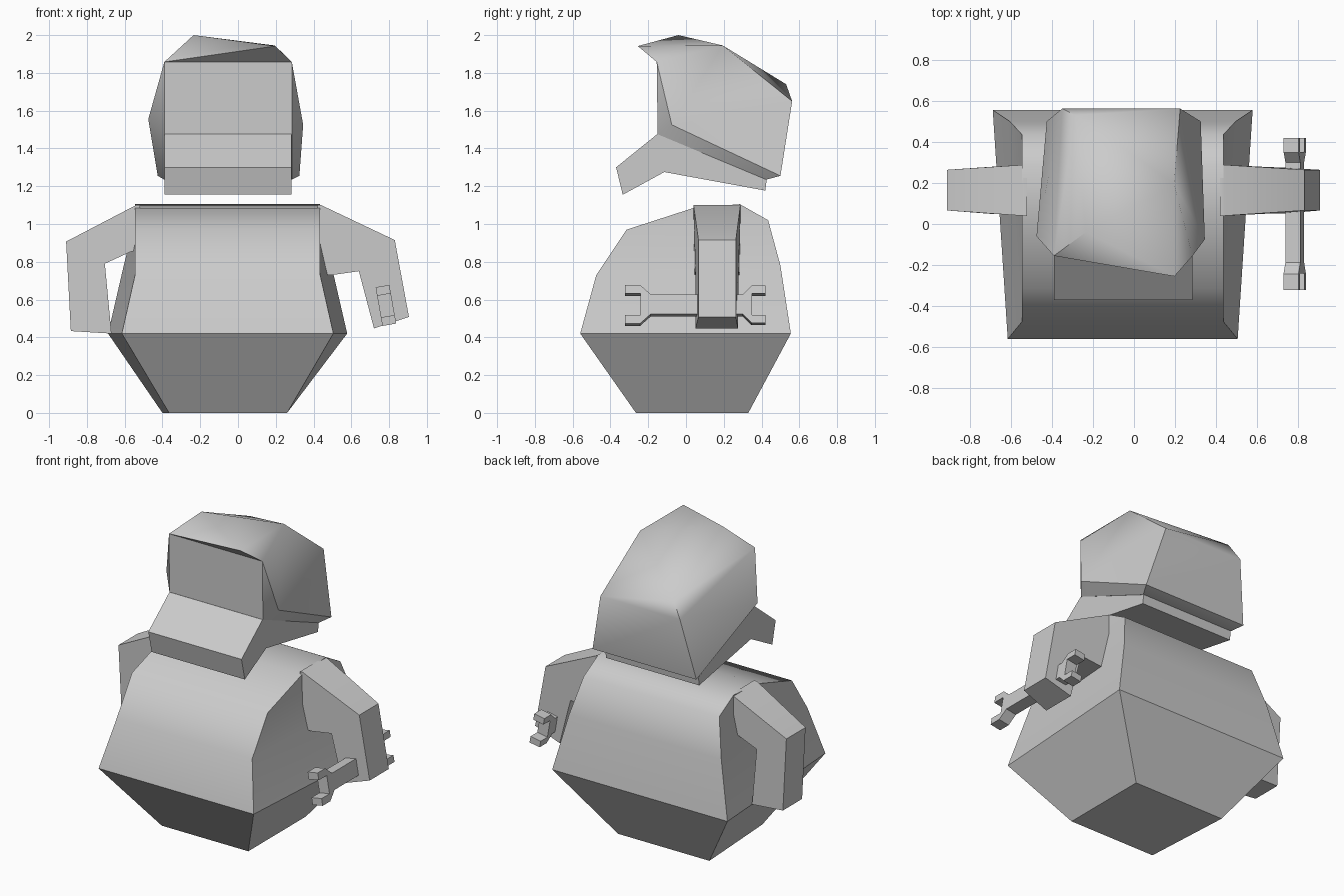
import bpy, bmesh, math
from mathutils import Matrix

cube = bpy.data.objects.get("Cube")
if cube:
    bpy.data.objects.remove(cube, do_unlink=True)

grey = bpy.data.materials.new("plain grey")
grey.use_nodes = True
GREY = (0.6, 0.6, 0.6, 1)
grey.diffuse_color = GREY
grey.node_tree.nodes["Principled BSDF"].inputs["Base Color"].default_value = GREY


def build(name, verts, faces, angle=30):
    """Mesh object with outward normals, smooth below the given angle."""
    bm = bmesh.new()
    vs = [bm.verts.new(v) for v in verts]
    for f in faces:
        bm.faces.new([vs[i] for i in f])
    bmesh.ops.recalc_face_normals(bm, faces=bm.faces[:])
    me = bpy.data.meshes.new(name)
    bm.to_mesh(me)
    bm.free()
    me.materials.append(grey)
    ob = bpy.data.objects.new(name, me)
    bpy.context.collection.objects.link(ob)
    bpy.ops.object.select_all(action='DESELECT')
    ob.select_set(True)
    bpy.context.view_layer.objects.active = ob
    bpy.ops.object.shade_smooth_by_angle(angle=math.radians(angle))
    return ob


def loft(name, a, b, angle=30, strips=False):
    """Join two matching loops; cap with one face each or with strips."""
    n = len(a)
    faces = [(i, (i + 1) % n, n + (i + 1) % n, n + i) for i in range(n)]
    for o in (0, n):
        if strips:
            faces += [(o + i, o + i + 1, o + n - 2 - i, o + n - 1 - i)
                      for i in range(n // 2 - 1)]
        else:
            faces.append(tuple(range(o, o + n)))
    return build(name, list(a) + list(b), faces, angle)


# Torso: rounded side profile (y, z, half width), flaring towards the rim
CX = -0.055
profile = [(-0.56, 0.42, 0.56), (-0.475, 0.73, 0.49), (-0.315, 0.97, 0.49),
           (0.04, 1.085, 0.49), (0.285, 1.105, 0.49), (0.435, 1.02, 0.49),
           (0.50, 0.78, 0.55), (0.555, 0.42, 0.633)]
loft("torso", [(CX - w, y, z) for y, z, w in profile],
     [(CX + w, y, z) for y, z, w in profile], 48, strips=True)

# Tapered lower body
loft("lower_body",
     [(-0.365, -0.265, 0), (0.26, -0.265, 0), (0.26, 0.33, 0), (-0.40, 0.33, 0)],
     [(-0.615, -0.56, 0.42), (0.505, -0.56, 0.42),
      (0.578, 0.555, 0.42), (-0.688, 0.555, 0.42)])

# Arms: bent outline (x, z, front y, back y)
arms = {
    "left_arm": [(0.42, 1.10, 0.04, 0.288), (0.44, 1.10, 0.04, 0.288),
                 (0.83, 0.915, 0.066, 0.264), (0.905, 0.508, 0.066, 0.264),
                 (0.72, 0.447, 0.05, 0.275), (0.64, 0.75, 0.05, 0.278),
                 (0.50, 0.73, 0.045, 0.285), (0.42, 0.73, 0.045, 0.285)],
    "right_arm": [(-0.52, 1.10, 0.04, 0.288), (-0.54, 1.10, 0.04, 0.288),
                  (-0.91, 0.907, 0.066, 0.264), (-0.885, 0.433, 0.066, 0.264),
                  (-0.67, 0.42, 0.05, 0.275), (-0.705, 0.79, 0.05, 0.278),
                  (-0.57, 0.852, 0.045, 0.285), (-0.52, 0.865, 0.045, 0.285)],
}
for name, pts in arms.items():
    loft(name, [(x, y0, z) for x, z, y0, y1 in pts],
         [(x, y1, z) for x, z, y0, y1 in pts])

# Double-ended spanner held in the left hand (upper half mirrored below)
upper = [(-0.24, 0.058), (-0.322, 0.058), (-0.322, 0.104), (-0.243, 0.104),
         (-0.187, 0.053), (0.30, 0.053), (0.348, 0.10), (0.42, 0.10),
         (0.42, 0.058), (0.35, 0.058)]
outline = upper + [(y, -h) for y, h in reversed(upper)]
spanner = loft("spanner", [(-0.037, y, h) for y, h in outline],
               [(0.037, y, h) for y, h in outline])
spanner.data.transform(Matrix.Translation((0.783, 0, 0.569)) @
                       Matrix.Rotation(math.radians(-10), 4, 'Y'))

# Head: lopsided faceted block
head_points = [
    (-0.39, -0.155, 1.858), (0.285, -0.155, 1.858),   # 0-1 brow
    (0.197, -0.255, 1.942),                           # 2 peak
    (-0.235, -0.04, 2.0), (0.195, 0.195, 1.945),      # 3-4 crown
    (0.225, 0.562, 1.65), (-0.285, 0.53, 1.74),       # 5-6 upper back
    (-0.35, 0.562, 1.65),                             # 7 back corner
    (-0.475, -0.06, 1.555), (-0.425, 0.50, 1.255),    # 8-9 right cheek, nape
    (0.345, -0.075, 1.525), (0.325, 0.50, 1.255),     # 10-11 left cheek, nape
    (-0.39, -0.15, 1.475), (0.285, -0.15, 1.475),     # 12-13 chin
    (-0.39, 0.425, 1.235), (0.285, 0.425, 1.235),     # 14-15 underside
]
front = [(0, 1, 13, 12), (0, 2, 1)]
top = [(0, 3, 2), (2, 4, 1), (2, 3, 4), (3, 6, 4), (4, 6, 5)]
back = [(6, 7, 5), (7, 9, 11, 5)]
right_side = [(0, 6, 3), (0, 7, 6), (0, 8, 7), (8, 9, 7), (0, 12, 8)]
left_side = [(1, 4, 10), (4, 5, 10), (10, 5, 11), (1, 10, 13)]
bottom = [(8, 12, 14, 9), (10, 11, 15, 13), (9, 14, 15, 11), (12, 13, 15, 14)]
build("head", head_points, front + top + back + right_side + left_side + bottom, 45)

# Jaw: bent slab under the head with a blunt snout
jaw = [(-0.152, 1.476), (-0.37, 1.30), (-0.335, 1.155),
       (-0.115, 1.275), (0.42, 1.177), (0.427, 1.236)]
loft("jaw", [(-0.389, y, z) for y, z in jaw], [(0.284, y, z) for y, z in jaw])
